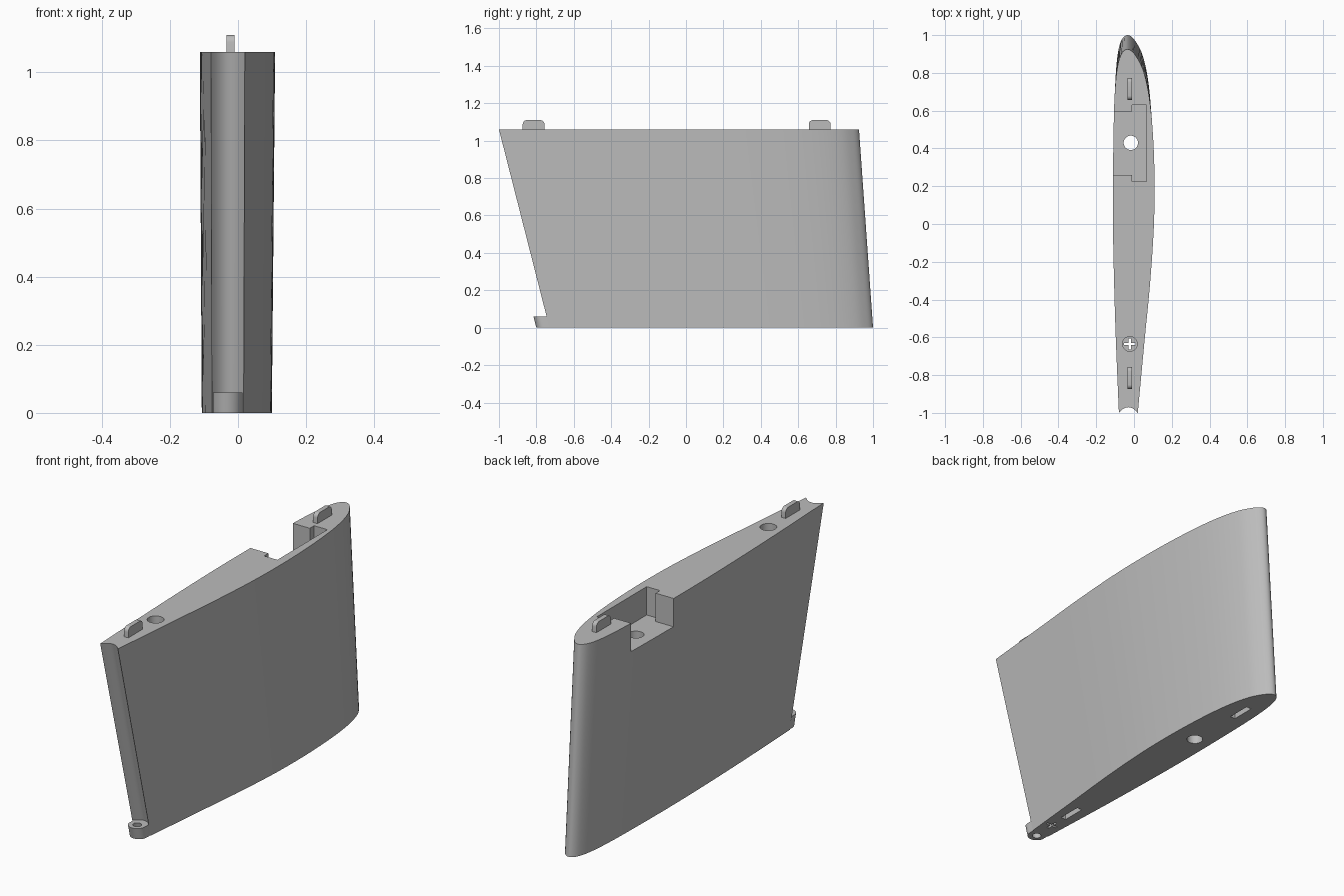
import bpy
import bmesh
import math

cube = bpy.data.objects.get("Cube")
if cube:
    bpy.data.objects.remove(cube, do_unlink=True)

grey = bpy.data.materials.new("light_grey")
grey.use_nodes = True
grey.diffuse_color = (0.5, 0.5, 0.5, 1)
grey.node_tree.nodes["Principled BSDF"].inputs["Base Color"].default_value = (0.5, 0.5, 0.5, 1)

TOP = 1.06
MID = -0.022          # x of pegs, slots and holes
SWEEP = 0.255         # slope of the hinge line


def loft(name, low, high, z0, z1):
    """Solid between two matching outlines."""
    bm = bmesh.new()
    a = [bm.verts.new((x, y, z0)) for x, y in low]
    b = [bm.verts.new((x, y, z1)) for x, y in high]
    bm.faces.new(a)
    bm.faces.new(b)
    for i in range(len(a)):
        j = (i + 1) % len(a)
        bm.faces.new((a[i], a[j], b[j], b[i]))
    bmesh.ops.recalc_face_normals(bm, faces=bm.faces)
    mesh = bpy.data.meshes.new(name)
    bm.to_mesh(mesh)
    bm.free()
    mesh.materials.append(grey)
    ob = bpy.data.objects.new(name, mesh)
    bpy.context.collection.objects.link(ob)
    return ob


def prism(name, outline, z0, z1):
    return loft(name, outline, outline, z0, z1)


def rect(x0, x1, y0, y1):
    return [(x0, y0), (x1, y0), (x1, y1), (x0, y1)]


def circle(cx, cy, r, n=32):
    return [(cx + r * math.cos(math.tau * i / n), cy + r * math.sin(math.tau * i / n))
            for i in range(n)]


def activate(ob):
    bpy.ops.object.select_all(action='DESELECT')
    ob.select_set(True)
    bpy.context.view_layer.objects.active = ob


def cut(ob, cutter):
    cutter.hide_render = True
    mod = ob.modifiers.new("cut", 'BOOLEAN')
    mod.operation = 'DIFFERENCE'
    mod.solver = 'EXACT'
    mod.object = cutter
    activate(ob)
    bpy.ops.object.modifier_apply(modifier=mod.name)
    bpy.data.objects.remove(cutter, do_unlink=True)


def smooth(ob):
    activate(ob)
    bpy.ops.object.shade_smooth_by_angle(angle=math.radians(25))


def spline(points, steps=4):
    """Smooth curve through the points."""
    out = []
    for i in range(len(points) - 1):
        p = [points[max(0, min(len(points) - 1, i + k))] for k in (-1, 0, 1, 2)]
        for s in range(steps):
            t = s / steps
            out.append(tuple(
                0.5 * (2 * b + (c - a) * t + (2 * a - 5 * b + 4 * c - d) * t * t
                       + (3 * b - a - 3 * c + d) * t ** 3)
                for a, b, c, d in zip(*p)))
    return out + [points[-1]]


# Aerofoil outline: chord fraction, left x, right x
stations = [(0.005, -0.055, -0.012), (0.02, -0.073, 0.012), (0.05, -0.088, 0.043),
            (0.1, -0.099, 0.07), (0.17, -0.106, 0.09), (0.27, -0.11, 0.104),
            (0.38, -0.112, 0.109), (0.5, -0.111, 0.104), (0.65, -0.105, 0.084),
            (0.8, -0.096, 0.056), (1, -0.08, 0.02)]
profile = spline([(l, t) for t, l, r in reversed(stations)] + [(-0.035, 0)]
                 + [(r, t) for t, l, r in stations])


def section(lead, trail, scale):
    pts = [(x * scale - 0.03 * (1 - scale), lead + t * (trail - lead)) for x, t in profile]
    xa, xb = pts[-1][0], pts[0][0]
    # concave hinge groove along the trailing edge
    for i in range(1, 12):
        f = i / 12
        pts.append((xa + (xb - xa) * f, trail + 0.12 * f * (1 - f)))
    return pts


wing = loft("wing_panel", section(1.0, -0.73, 0.93), section(0.925, -1.0, 1.0), 0, TOP)

# Stepped pocket open on the right side
pocket = [(-0.2, 0.26), (-0.01, 0.26), (-0.01, 0.225), (0.065, 0.225),
          (0.065, 0.63), (-0.01, 0.63), (-0.01, 0.595), (-0.2, 0.595)]
cut(wing, prism("pocket_cutter", pocket, TOP - 0.145, TOP + 0.1))

# Spar hole, and rear hole with a cross-shaped opening in its floor
cut(wing, prism("spar_hole_cutter", circle(-0.017, 0.43, 0.038), -0.1, TOP + 0.1))
cut(wing, prism("rear_hole_cutter", circle(MID, -0.635, 0.039), 0.06, TOP + 0.1))
arm, half = 0.03, 0.006
quarter = [(arm, -half), (arm, half), (half, half)]
cross = []
for k in range(4):
    c, s = round(math.cos(k * math.pi / 2)), round(math.sin(k * math.pi / 2))
    cross += [(MID + x * c - y * s, -0.635 + x * s + y * c) for x, y in quarter]
cut(wing, prism("cross_cutter", cross, -0.1, 0.1))

# Alignment slots underneath
for y in (0.765, -0.49):
    cut(wing, prism("slot_cutter", rect(MID - 0.014, MID + 0.014, y - 0.06, y + 0.06), -0.1, 0.06))
smooth(wing)

# Alignment pegs on top, with rounded upper corners
for name, y in (("front_peg", -0.815), ("back_peg", 0.715)):
    peg = prism(name, rect(MID - 0.012, MID + 0.012, y - 0.058, y + 0.058), TOP - 0.03, TOP + 0.05)
    bm = bmesh.new()
    bm.from_mesh(peg.data)
    edges = [e for e in bm.edges
             if all(v.co.z > TOP for v in e.verts)
             and abs(e.verts[0].co.y - e.verts[1].co.y) < 0.001]
    bmesh.ops.bevel(bm, geom=edges, offset=0.022, segments=5, profile=0.5, affect='EDGES')
    bm.to_mesh(peg.data)
    bm.free()
    smooth(peg)

# Hinge lug at the foot of the trailing edge
HX, HY, R, H = -0.03, -0.757, 0.043, 0.06


def swept(outline, z):
    return [(x, y - SWEEP * z) for x, y in outline]


lug_outline = [(HX - R, -0.69), (HX + R, -0.69)]
lug_outline[1:1] = [(HX - R * math.cos(math.pi * i / 16), HY - R * math.sin(math.pi * i / 16))
                    for i in range(17)]
lug = loft("hinge_lug", lug_outline, swept(lug_outline, H), 0, H)
bore = circle(HX, HY, 0.021, 24)
cut(lug, loft("bore_cutter", swept(bore, -0.1), swept(bore, 0.16), -0.1, 0.16))
smooth(lug)
